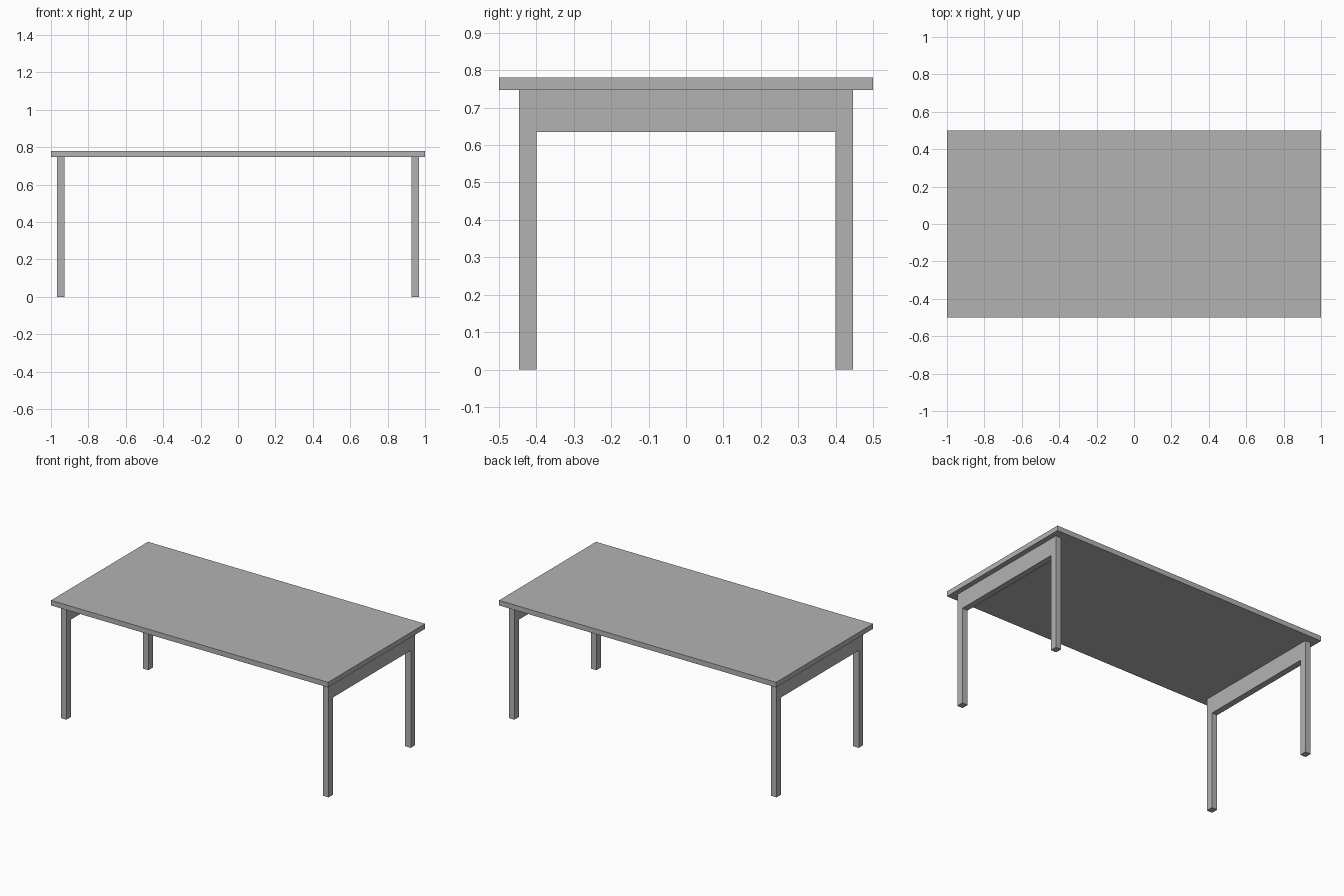
import bpy
import bmesh
from mathutils import Vector

if "Cube" in bpy.data.objects:
    bpy.data.objects.remove(bpy.data.objects["Cube"], do_unlink=True)

# Single plain grey finish
GREY = (0.45, 0.45, 0.45, 1)
grey = bpy.data.materials.new("plain_grey")
grey.use_nodes = True
grey.diffuse_color = GREY
grey.node_tree.nodes["Principled BSDF"].inputs["Base Color"].default_value = GREY

TOP, UNDERSIDE, RAIL_BOTTOM = 0.78, 0.747, 0.635
LEG_OUT, LEG_IN = 0.446, 0.4
FRAME_IN, FRAME_OUT = 0.927, 0.967


def extruded(name, profile, offset):
    """Solid made by sweeping a closed profile along an offset."""
    bm = bmesh.new()
    face = bm.faces.new([bm.verts.new(p) for p in profile])
    swept = bmesh.ops.extrude_face_region(bm, geom=[face], use_keep_orig=True)
    moved = [v for v in swept["geom"] if isinstance(v, bmesh.types.BMVert)]
    bmesh.ops.translate(bm, verts=moved, vec=Vector(offset))
    bmesh.ops.recalc_face_normals(bm, faces=bm.faces)
    mesh = bpy.data.meshes.new(name)
    bm.to_mesh(mesh)
    bm.free()
    mesh.materials.append(grey)
    obj = bpy.data.objects.new(name, mesh)
    bpy.context.collection.objects.link(obj)
    return obj


# Tabletop slab
corners = [(-1, -0.5), (1, -0.5), (1, 0.5), (-1, 0.5)]
extruded("tabletop", [(x, y, UNDERSIDE) for x, y in corners],
         (0, 0, TOP - UNDERSIDE))

# End frames: two legs and a rail in one piece
half = [(LEG_OUT, UNDERSIDE), (LEG_OUT, 0), (LEG_IN, 0), (LEG_IN, RAIL_BOTTOM)]
outline = half + [(-y, z) for y, z in reversed(half)]
for name, side in (("left_leg_frame", 1), ("right_leg_frame", -1)):
    extruded(name, [(side * FRAME_IN, y, z) for y, z in outline],
             (side * (FRAME_OUT - FRAME_IN), 0, 0))
